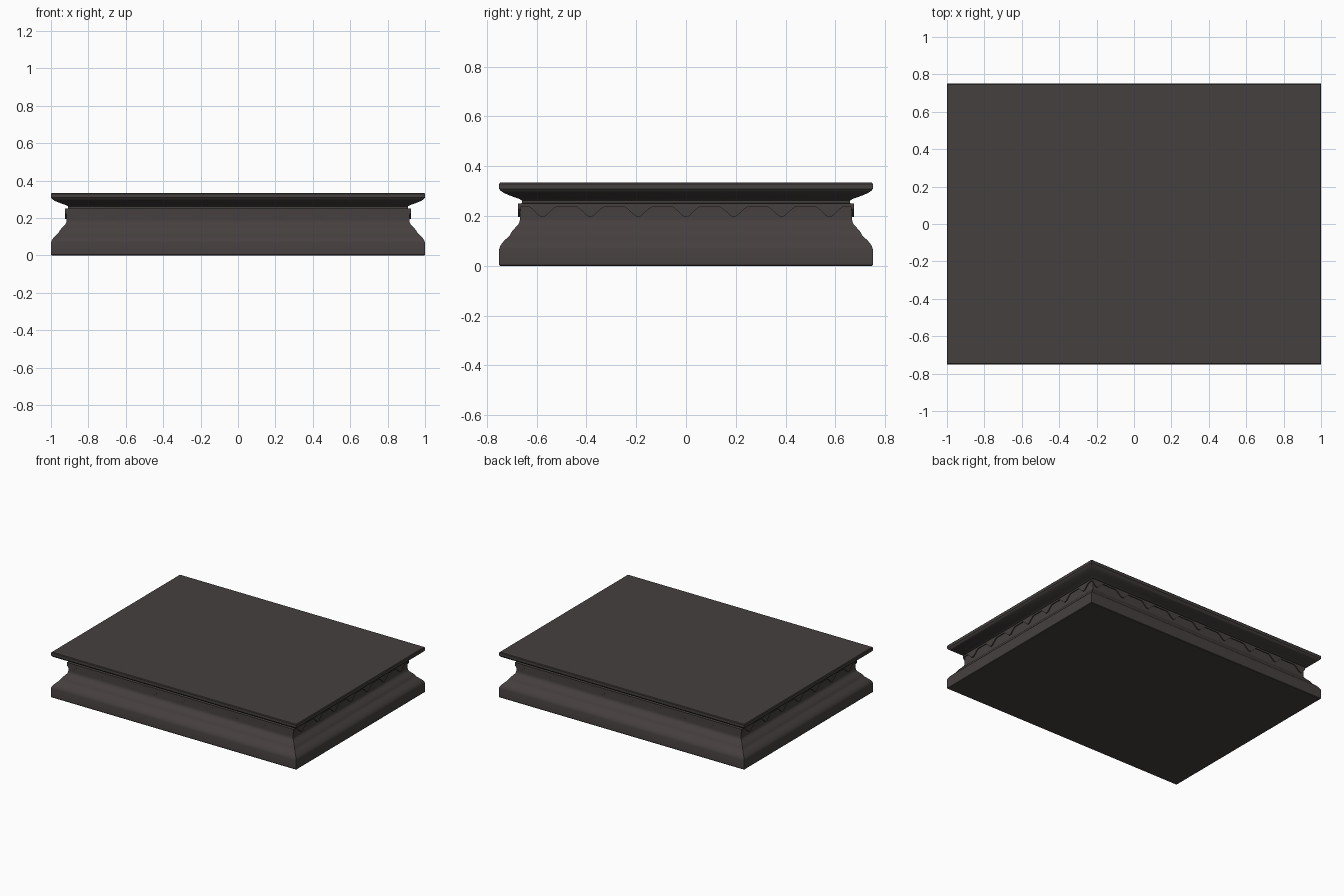
import bpy, bmesh, math

if "Cube" in bpy.data.objects:
    bpy.data.objects.remove(bpy.data.objects["Cube"])

HX, HY = 1.0, 0.75

stone = bpy.data.materials.new("dark stone")
stone.diffuse_color = (0.060, 0.051, 0.049, 1)
stone.use_nodes = True
stone.node_tree.nodes["Principled BSDF"].inputs["Base Color"].default_value = stone.diffuse_color


def finish(name, bm):
    bmesh.ops.recalc_face_normals(bm, faces=bm.faces)
    mesh = bpy.data.meshes.new(name)
    bm.to_mesh(mesh)
    bm.free()
    mesh.materials.append(stone)
    ob = bpy.data.objects.new(name, mesh)
    bpy.context.collection.objects.link(ob)
    bpy.ops.object.select_all(action='DESELECT')
    ob.select_set(True)
    bpy.context.view_layer.objects.active = ob
    bpy.ops.object.shade_smooth_by_angle(angle=math.radians(35))
    return ob


def moulding(name, profile):
    # mitred rectangular rings, one per (inset, height) point
    bm = bmesh.new()
    rings = []
    for d, z in profile:
        x, y = HX - d, HY - d
        rings.append([bm.verts.new((sx * x, sy * y, z))
                      for sx, sy in ((-1, -1), (1, -1), (1, 1), (-1, 1))])
    for a, b in zip(rings, rings[1:]):
        for i in range(4):
            j = (i + 1) % 4
            bm.faces.new((a[i], a[j], b[j], b[i]))
    bm.faces.new(rings[0][::-1])
    bm.faces.new(rings[-1])
    return finish(name, bm)


# Base, neck and flared top slab in one profile
moulding("plinth_body", [
    (0.003, 0), (0, 0.004), (0, 0.068), (0.004, 0.080), (0.012, 0.092),
    (0.022, 0.103), (0.034, 0.114), (0.042, 0.122), (0.047, 0.132),
    (0.056, 0.144), (0.068, 0.157), (0.077, 0.167), (0.082, 0.176),
    (0.083, 0.190), (0.083, 0.250), (0.092, 0.252), (0.092, 0.262),
    (0.080, 0.269), (0.060, 0.276), (0.038, 0.284), (0.018, 0.293),
    (0.006, 0.301), (0, 0.309), (0, 0.329), (0.004, 0.334)])

# Thin fascia strip above the pendants
moulding("fascia_band", [(0.076, 0.237), (0.076, 0.250)])


# Row of small tapering pendants on each side
def pendants(name, half, offset, count, step, along_x):
    bm = bmesh.new()
    outline = [(-0.055, 0.237), (-0.042, 0.228), (-0.012, 0.200), (0, 0.196),
               (0.012, 0.200), (0.042, 0.228), (0.055, 0.237)]
    for side in (-1, 1):
        for k in range(count):
            c = (k - (count - 1) / 2) * step
            layers = []
            for depth in (offset - 0.010, offset):
                ring = []
                for u, z in outline:
                    t = max(-half, min(half, c + u))
                    p = (t, side * depth, z) if along_x else (side * depth, t, z)
                    ring.append(bm.verts.new(p))
                layers.append(ring)
            a, b = layers
            bm.faces.new(a)
            bm.faces.new(b)
            for i in range(len(a)):
                j = (i + 1) % len(a)
                bm.faces.new((a[i], a[j], b[j], b[i]))
    return finish(name, bm)


pendants("long_side_pendants", HX - 0.076, HY - 0.076, 9, 0.222, True)
pendants("short_side_pendants", HY - 0.076, HX - 0.076, 7, 0.192, False)
